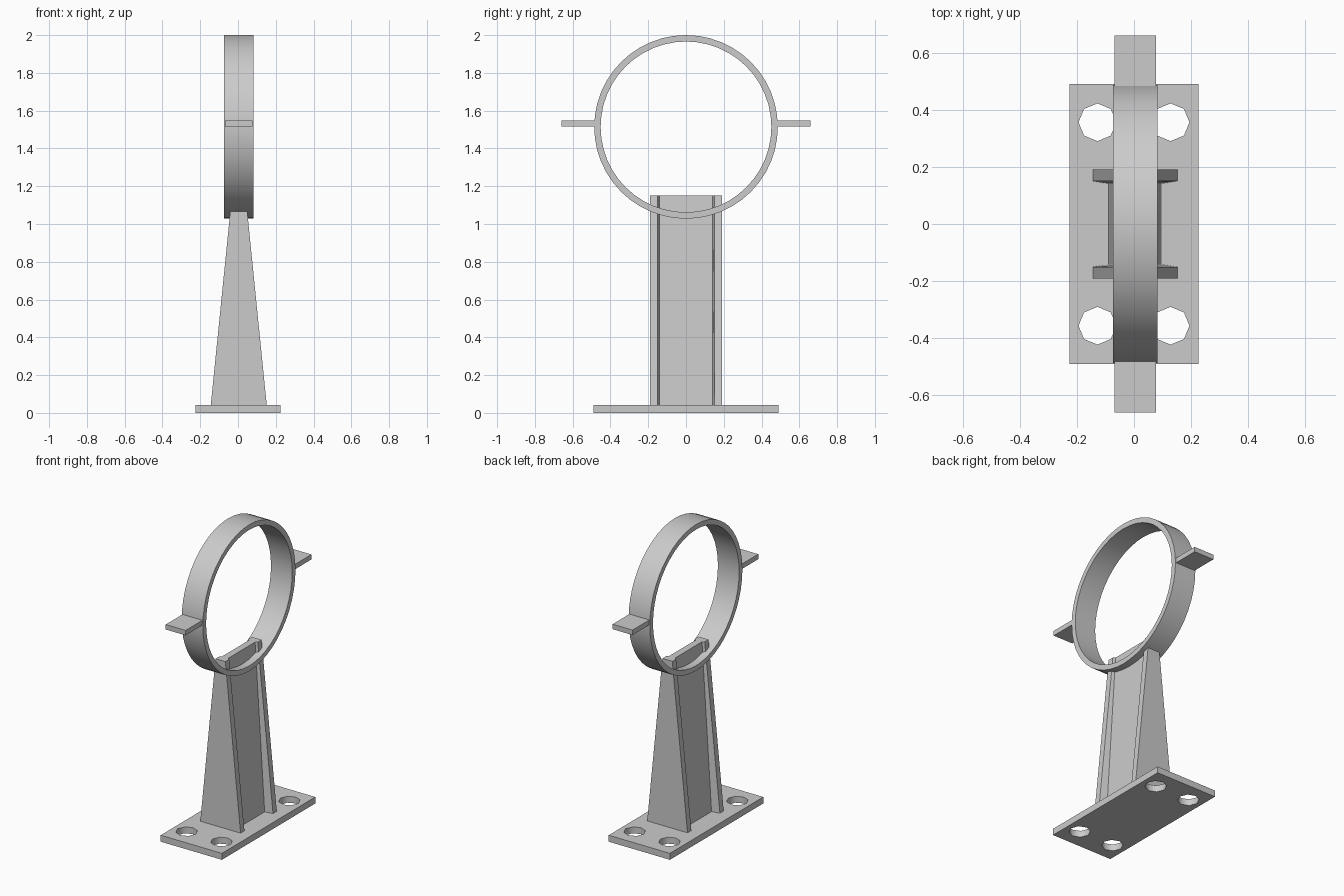
import bpy, bmesh
from math import cos, sin, pi, radians

cube = bpy.data.objects.get("Cube")
if cube:
    bpy.data.objects.remove(cube, do_unlink=True)

grey = bpy.data.materials.new("light grey metal")
grey.use_nodes = True
grey.diffuse_color = (0.6, 0.6, 0.6, 1)
grey.node_tree.nodes["Principled BSDF"].inputs["Base Color"].default_value = grey.diffuse_color


def make(name, build, smooth=None):
    """Create an object whose mesh is filled by build(bm)."""
    bm = bmesh.new()
    build(bm)
    bmesh.ops.recalc_face_normals(bm, faces=bm.faces)
    mesh = bpy.data.meshes.new(name)
    bm.to_mesh(mesh)
    bm.free()
    mesh.materials.append(grey)
    ob = bpy.data.objects.new(name, mesh)
    bpy.context.collection.objects.link(ob)
    if smooth:
        bpy.ops.object.select_all(action="DESELECT")
        ob.select_set(True)
        bpy.context.view_layer.objects.active = ob
        bpy.ops.object.shade_smooth_by_angle(angle=radians(smooth))
    return ob


def box(bm, lo, hi):
    verts = bmesh.ops.create_cube(bm, size=1)["verts"]
    for v in verts:
        for i in range(3):
            v.co[i] = lo[i] if v.co[i] < 0 else hi[i]


def circle(radius, sides, cx=0, cy=0):
    return [(cx + radius * cos(2 * pi * i / sides), cy + radius * sin(2 * pi * i / sides))
            for i in range(sides)]


# Base plate with four bolt holes
PLATE_TOP = 0.043


def plate(bm):
    loops = [[(-0.225, -0.49), (0.225, -0.49), (0.225, 0.49), (-0.225, 0.49)]]
    loops += [circle(0.066, 8, sx * 0.128, sy * 0.356) for sx in (-1, 1) for sy in (-1, 1)]
    edges = []
    for loop in loops:
        vs = [bm.verts.new((x, y, 0)) for x, y in loop]
        edges += [bm.edges.new((vs[i - 1], vs[i])) for i in range(len(vs))]
    bmesh.ops.triangle_fill(bm, edges=edges, use_beauty=True, normal=(0, 0, 1))
    bmesh.ops.dissolve_limit(bm, angle_limit=0.01, verts=bm.verts, edges=bm.edges)
    ext = bmesh.ops.extrude_face_region(bm, geom=bm.faces[:], use_keep_orig=True)["geom"]
    for v in ext:
        if isinstance(v, bmesh.types.BMVert):
            v.co.z = PLATE_TOP


make("base_plate", plate, 50)

# Post: an I section that narrows in width towards the top
POST_X = 0.004
quarter = [(0.148, 0.19), (0.148, 0.15), (0.093, 0.141)]
half = quarter + [(x, -y) for x, y in reversed(quarter)]
section = half + [(-x, -y) for x, y in half]


def post(bm):
    rings = [[bm.verts.new((POST_X + x * k, y, z)) for x, y in section]
             for z, k in ((PLATE_TOP, 1), (1.152, 0.245))]
    bm.faces.new(rings[0])
    bm.faces.new(rings[1])
    n = len(section)
    for i in range(n):
        j = (i + 1) % n
        bm.faces.new((rings[0][i], rings[0][j], rings[1][j], rings[1][i]))


make("post", post)

# Clamp ring standing across the post
RING_X, RING_Z, OUTER, INNER = 0.004, 1.514, 0.486, 0.452


def clamp(bm):
    sides = 48
    corners = [(r, RING_X + s * 0.078) for r, s in ((OUTER, -1), (OUTER, 1), (INNER, 1), (INNER, -1))]
    loops = [[bm.verts.new((x, y, RING_Z + z)) for y, z in circle(r, sides)] for r, x in corners]
    for k in range(4):
        a, b = loops[k - 1], loops[k]
        for i in range(sides):
            bm.faces.new((a[i - 1], a[i], b[i], b[i - 1]))


make("clamp_ring", clamp, 30)

# Side tabs of the clamp
for name, s in (("front_tab", -1), ("back_tab", 1)):
    ys = sorted((s * 0.475, s * 0.66))
    make(name, lambda bm: box(bm, (RING_X - 0.073, ys[0], 1.516), (RING_X + 0.073, ys[1], 1.549)))
